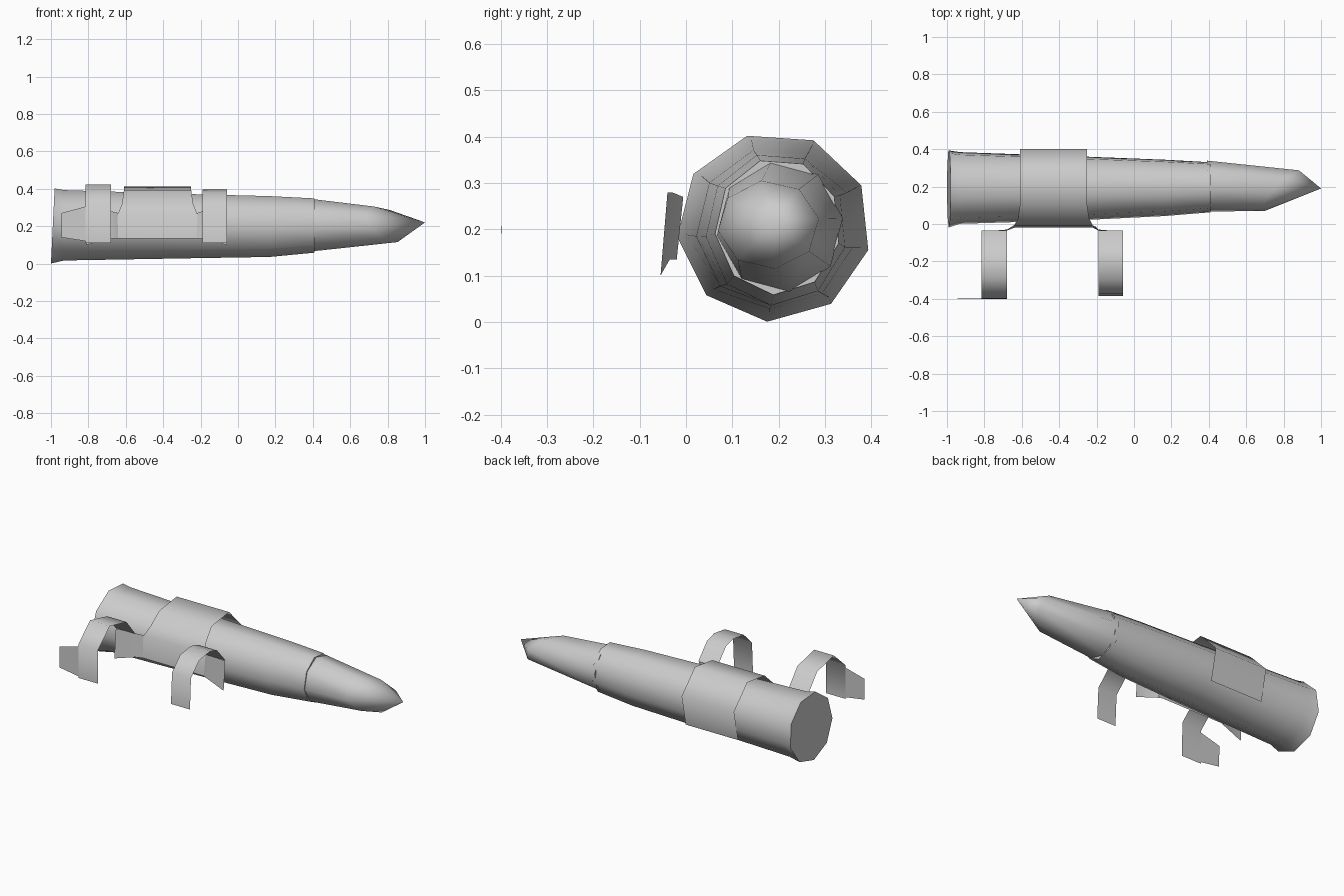
import bpy, bmesh
from math import cos, sin, radians, pi

if "Cube" in bpy.data.objects:
    bpy.data.objects.remove(bpy.data.objects["Cube"])


def finish(name, bm, angle, solid):
    if solid:
        bmesh.ops.recalc_face_normals(bm, faces=bm.faces[:])
    me = bpy.data.meshes.new(name)
    bm.to_mesh(me)
    bm.free()
    ob = bpy.data.objects.new(name, me)
    bpy.context.collection.objects.link(ob)
    bpy.ops.object.select_all(action='DESELECT')
    ob.select_set(True)
    bpy.context.view_layer.objects.active = ob
    bpy.ops.object.shade_smooth_by_angle(angle=radians(angle))
    return ob


def loft(name, rings, sides, phase, tip=None):
    """Rings along x: (x, y centre, z centre, y radius, z radius, x tilt over y, x tilt over z)."""
    bm = bmesh.new()
    loops = []
    for x, cy, cz, ry, rz, ty, tz in rings:
        loop = []
        for i in range(sides):
            a = radians(phase) + 2 * pi * i / sides
            loop.append(bm.verts.new((x + ty * cos(a) + tz * sin(a),
                                      cy + ry * cos(a), cz + rz * sin(a))))
        loops.append(loop)
    for a, b in zip(loops, loops[1:]):
        for i in range(sides):
            j = (i + 1) % sides
            bm.faces.new((a[i], a[j], b[j], b[i]))
    bm.faces.new(loops[0])
    if tip:
        t = bm.verts.new(tip)
        for i in range(sides):
            bm.faces.new((loops[-1][i], loops[-1][(i + 1) % sides], t))
    else:
        bm.faces.new(loops[-1])
    return finish(name, bm, 60, True)


def sheet(name, rows):
    """Thin strip from rows of points."""
    bm = bmesh.new()
    grid = [[bm.verts.new(p) for p in r] for r in rows]
    for a, b in zip(grid, grid[1:]):
        for i in range(len(a) - 1):
            bm.faces.new((a[i], a[i + 1], b[i + 1], b[i]))
    return finish(name, bm, 60, False)


# Main barrel with slightly flared flat end
loft("barrel", [(-0.99, .19, .205, .21, .205, 0, .01),
                (-0.93, .195, .208, .195, .192, 0, 0),
                (-0.25, .193, .203, .172, .175, 0, 0),
                (0.17, .195, .201, .153, .166, 0, 0),
                (0.41, .198, .206, .136, .148, 0, 0)], 9, -14)

# Pointed nose with an oblique shoulder
loft("nose", [(0.39, .203, .205, .137, .142, 0, 0),
              (0.79, .178, .21, .11, .096, .10, -.05)], 8, 8, (1.0, .19, .22))

# Half sleeve wrapped over the top
arc = [(.36, .09, -.61, -.25), (.40, .28, -.61, -.25), (.27, .413, -.61, -.25),
       (.10, .39, -.61, -.25), (.03, .32, -.62, -.24),
       (-.008, .27, -.64, -.22), (-.02, .135, -.66, -.19)]
sheet("sleeve", [[(a, y, z), (b, y, z)] for y, z, a, b in arc])

# Webs joining the sleeve to the hooks, with hanging inner legs
for name, x0, x1, x2 in (("rear_leg", -.64, -.68, -.81), ("front_leg", -.22, -.19, -.06)):
    sheet(name, [[(x0, -.006, .27), (x1, -.03, .28), (x2, -.04, .28)],
                 [(x0, -.02, .135), (x1, -.035, .135), (x2, -.055, .10)]])

# Arched hooks
front = [(-.035, .28), (-.12, .375), (-.19, .395), (-.295, .38), (-.375, .30), (-.385, .11)]
rear = [(-.035, .28), (-.12, .385), (-.285, .423), (-.398, .32), (-.40, .11)]
for name, path, a, b in (("front_hook", front, -.19, -.06), ("rear_hook", rear, -.815, -.68)):
    sheet(name, [[(a, y, z), (b, y, z)] for y, z in path])

# Side tab on the rear hook
sheet("rear_hook_tab", [[(-.945, -.398, .27), (-.815, -.398, .305)],
                        [(-.945, -.40, .14), (-.815, -.40, .12)]])
